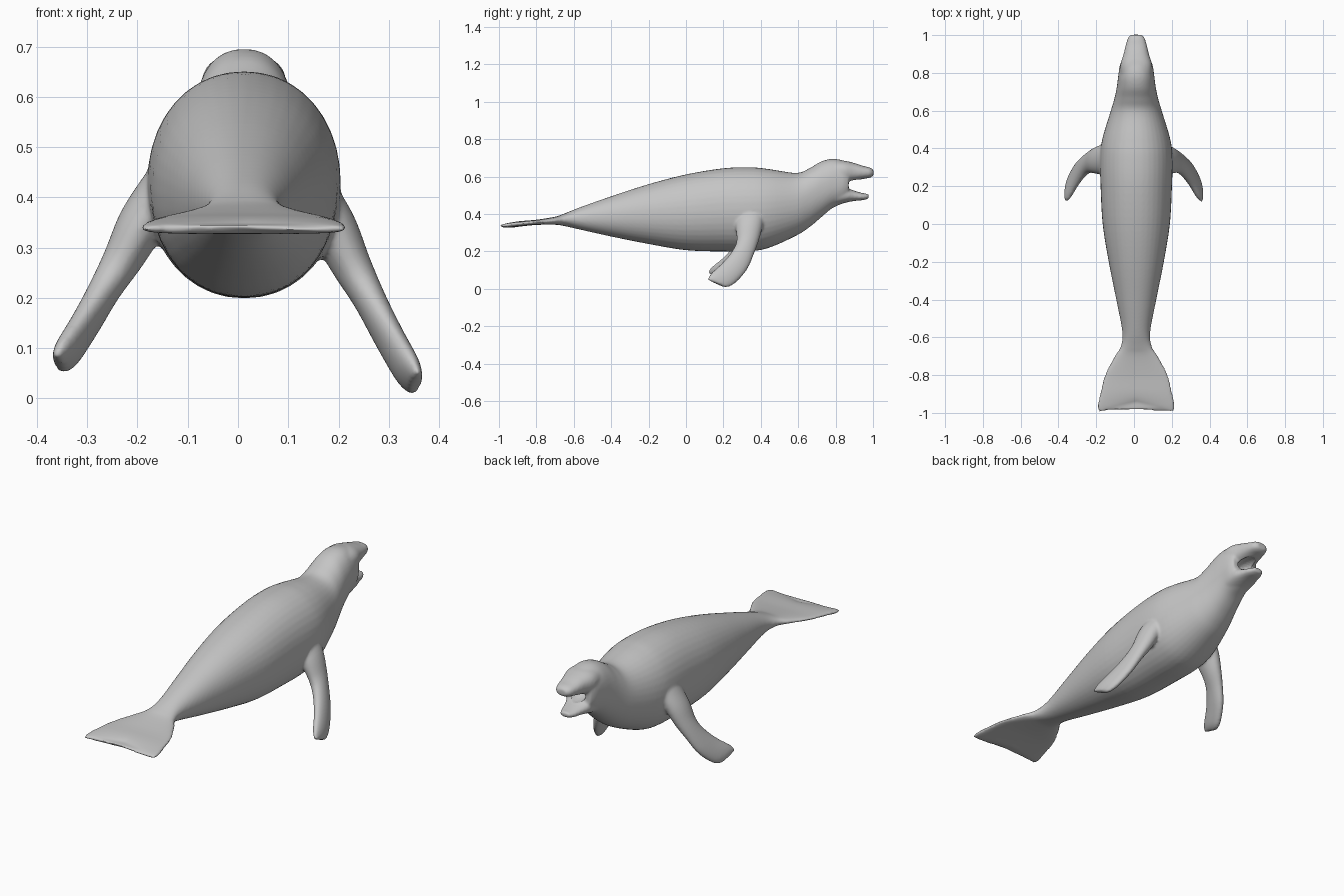
import bpy, bmesh, math
from mathutils import Vector

if "Cube" in bpy.data.objects:
    bpy.data.objects.remove(bpy.data.objects["Cube"])

CX = 0.012  # body centre line

skin = bpy.data.materials.new("grey skin")
skin.diffuse_color = (0.56, 0.56, 0.56, 1)
skin.use_nodes = True
skin.node_tree.nodes["Principled BSDF"].inputs["Base Color"].default_value = skin.diffuse_color


def spline(rows, steps=5):
    """Catmull-Rom interpolation of station rows."""
    rows = [Vector(r) for r in rows]
    out = []
    for i in range(len(rows) - 1):
        p0, p1 = rows[max(i - 1, 0)], rows[i]
        p2, p3 = rows[i + 1], rows[min(i + 2, len(rows) - 1)]
        for k in range(steps):
            t = k / steps
            out.append(0.5 * (2 * p1 + (p2 - p0) * t + (2 * p0 - 5 * p1 + 4 * p2 - p3) * t * t
                              + (3 * p1 - p0 - 3 * p2 + p3) * t ** 3))
    return out + [rows[-1]]


def power(v, e):
    return math.copysign(abs(v) ** e, v)


def loft(bm, rings):
    """Skin closed rings of points into a capped solid."""
    part = bmesh.new()
    vs = [[part.verts.new(p) for p in ring] for ring in rings]
    n = len(vs[0])
    for a, b in zip(vs, vs[1:]):
        for i in range(n):
            j = (i + 1) % n
            part.faces.new((a[i], a[j], b[j], b[i]))
    part.faces.new(vs[0])
    part.faces.new(vs[-1])
    bmesh.ops.recalc_face_normals(part, faces=part.faces)
    tmp = bpy.data.meshes.new("tmp")
    part.to_mesh(tmp)
    part.free()
    bm.from_mesh(tmp)
    bpy.data.meshes.remove(tmp)


def trunk(bm, rows, n=40):
    """Rows are y, bottom z, top z, half width, roundness exponent, tail notch."""
    rings = []
    for y, zb, zt, hw, e, notch in spline(rows):
        ring = []
        for i in range(n):
            a = 2 * math.pi * i / n
            c, s = power(math.cos(a), e), power(math.sin(a), e)
            ring.append((CX + hw * c, y + notch * (1 - abs(c)), (zb + zt) / 2 + s * (zt - zb) / 2))
        rings.append(ring)
    loft(bm, rings)


def flipper(bm, rows, n=24):
    """Rows are leading edge xyz, trailing edge xyz, half thickness."""
    rows = spline([tuple(r) for r in rows])
    centres = [Vector((r[0] + r[3], r[1] + r[4], r[2] + r[5])) / 2 for r in rows]
    rings = []
    for k, r in enumerate(rows):
        half = Vector((r[0] - r[3], r[1] - r[4], r[2] - r[5])) / 2
        along = centres[min(k + 1, len(rows) - 1)] - centres[max(k - 1, 0)]
        side = half.cross(along).normalized() * r[6]
        rings.append([centres[k] + half * math.cos(2 * math.pi * i / n)
                      + side * math.sin(2 * math.pi * i / n) for i in range(n)])
    loft(bm, rings)


bm = bmesh.new()

# Torso from tail flukes to the back of the mouth
trunk(bm, [
    (-0.995, 0.328, 0.346, 0.195, 0.6, 0.055),
    (-0.965, 0.327, 0.353, 0.205, 0.6, 0.035),
    (-0.90, 0.333, 0.362, 0.192, 0.65, 0.01),
    (-0.80, 0.342, 0.370, 0.167, 0.75, 0),
    (-0.70, 0.343, 0.386, 0.115, 0.9, 0),
    (-0.65, 0.336, 0.403, 0.083, 0.95, 0),
    (-0.57, 0.318, 0.435, 0.074, 0.95, 0),
    (-0.40, 0.280, 0.495, 0.106, 0.95, 0),
    (-0.20, 0.240, 0.560, 0.146, 0.95, 0),
    (0.00, 0.207, 0.612, 0.178, 0.95, 0),
    (0.20, 0.200, 0.645, 0.189, 0.95, 0),
    (0.35, 0.202, 0.650, 0.192, 0.95, 0),
    (0.45, 0.222, 0.640, 0.180, 0.95, 0),
    (0.59, 0.285, 0.620, 0.138, 0.95, 0),
    (0.66, 0.330, 0.645, 0.117, 0.92, 0),
    (0.72, 0.380, 0.680, 0.104, 0.9, 0),
    (0.78, 0.430, 0.695, 0.096, 0.88, 0),
    (0.84, 0.458, 0.687, 0.087, 0.88, 0),
    (0.87, 0.475, 0.670, 0.073, 0.88, 0),
])

# Upper jaw
trunk(bm, [
    (0.76, 0.540, 0.685, 0.080, 0.85, 0),
    (0.84, 0.562, 0.686, 0.084, 0.85, 0),
    (0.90, 0.577, 0.673, 0.067, 0.85, 0),
    (0.95, 0.588, 0.657, 0.055, 0.85, 0),
    (0.985, 0.595, 0.648, 0.044, 0.85, 0),
    (1.002, 0.605, 0.636, 0.028, 0.9, 0),
])

# Lower jaw
trunk(bm, [
    (0.76, 0.435, 0.540, 0.075, 0.9, 0),
    (0.85, 0.460, 0.545, 0.072, 0.9, 0),
    (0.90, 0.470, 0.525, 0.056, 0.9, 0),
    (0.95, 0.475, 0.511, 0.041, 0.9, 0),
    (0.977, 0.484, 0.508, 0.024, 0.9, 0),
])

# Front flippers, the left one spread slightly higher
right = [
    (0.13, 0.43, 0.46, 0.13, 0.26, 0.42, 0.045),
    (0.18, 0.415, 0.36, 0.19, 0.265, 0.335, 0.048),
    (0.215, 0.395, 0.275, 0.235, 0.27, 0.255, 0.040),
    (0.255, 0.365, 0.190, 0.270, 0.245, 0.200, 0.032),
    (0.295, 0.325, 0.100, 0.308, 0.195, 0.140, 0.028),
    (0.332, 0.260, 0.028, 0.343, 0.135, 0.085, 0.024),
    (0.350, 0.215, 0.007, 0.360, 0.115, 0.050, 0.013),
]
left = []
for k, (lx, ly, lz, tx, ty, tz, th) in enumerate(right):
    up = 0.045 * k / 6
    left.append((-lx - 0.003, ly, lz + up, -tx - 0.003, ty, tz + up * 0.8, th))
flipper(bm, right)
flipper(bm, left)

# Eye bumps
for s in (-1, 1):
    eye = bmesh.ops.create_uvsphere(bm, u_segments=16, v_segments=10, radius=0.014)
    bmesh.ops.translate(bm, verts=eye["verts"], vec=(CX + s * 0.067, 0.83, 0.642))

mesh = bpy.data.meshes.new("body")
bm.to_mesh(mesh)
bm.free()
mesh.materials.append(skin)
body = bpy.data.objects.new("body", mesh)
bpy.context.collection.objects.link(body)

# Hollow of the open mouth
bpy.ops.mesh.primitive_uv_sphere_add(segments=32, ring_count=16, radius=1, location=(CX, 0.89, 0.56))
cavity = bpy.context.object
cavity.name = "mouth_cutter"
cavity.scale = (0.046, 0.075, 0.034)
cavity.data.materials.append(skin)
cavity.hide_render = True
cavity.display_type = 'WIRE'

# Fuse all parts into one smooth skin
remesh = body.modifiers.new("fuse", 'REMESH')
remesh.mode = 'VOXEL'
remesh.voxel_size = 0.007
remesh.use_smooth_shade = True
cut = body.modifiers.new("mouth", 'BOOLEAN')
cut.operation = 'DIFFERENCE'
cut.solver = 'EXACT'
cut.object = cavity
soft = body.modifiers.new("soften", 'SMOOTH')
soft.factor = 0.5
soft.iterations = 6
